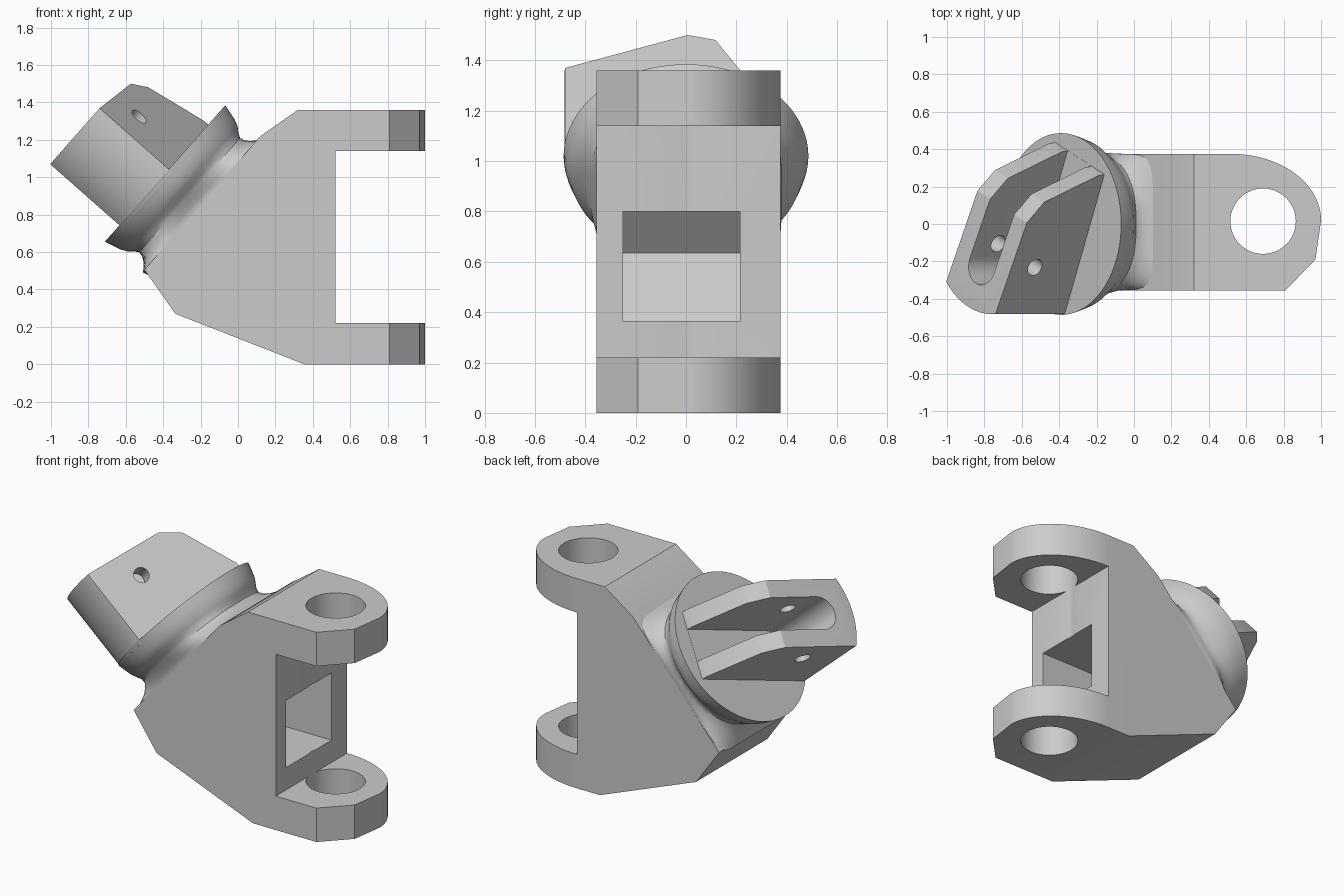
import bpy, bmesh, math
from mathutils import Matrix, Vector

if bpy.data.objects.get("Cube"):
    bpy.data.objects.remove(bpy.data.objects["Cube"])

grey = bpy.data.materials.new("plain grey")
grey.use_nodes = True
grey.diffuse_color = (0.6, 0.6, 0.6, 1)
for node in grey.node_tree.nodes:
    if node.type == 'BSDF_PRINCIPLED':
        node.inputs["Base Color"].default_value = (0.6, 0.6, 0.6, 1)


def frame(a, b, origin=(0, 0, 0)):
    """Matrix with local x along a, local y along b, local z along a x b."""
    a, b = Vector(a).normalized(), Vector(b).normalized()
    m = Matrix((a, b, a.cross(b))).transposed().to_4x4()
    m.translation = origin
    return m


def finish(name, bm, matrix):
    bm.transform(matrix)
    bmesh.ops.recalc_face_normals(bm, faces=bm.faces)
    mesh = bpy.data.meshes.new(name)
    bm.to_mesh(mesh)
    bm.free()
    mesh.materials.append(grey)
    obj = bpy.data.objects.new(name, mesh)
    bpy.context.collection.objects.link(obj)
    return obj


def prism(name, points, low, high, matrix):
    bm = bmesh.new()
    face = bm.faces.new([bm.verts.new((x, y, low)) for x, y in points])
    out = bmesh.ops.extrude_face_region(bm, geom=[face])
    bmesh.ops.translate(bm, vec=(0, 0, high - low),
                        verts=[v for v in out["geom"] if isinstance(v, bmesh.types.BMVert)])
    return finish(name, bm, matrix)


def arc(cx, cy, rx, ry, start, end, n):
    angles = [math.radians(start + (end - start) * i / n) for i in range(n + 1)]
    return [(cx + rx * math.cos(a), cy + ry * math.sin(a)) for a in angles]


def circle(cx, cy, r, n=48):
    return arc(cx, cy, r, r, 0, 360, n)[:-1]


def carve(obj, cutter, operation='DIFFERENCE'):
    mod = obj.modifiers.new("carve", 'BOOLEAN')
    mod.operation, mod.object, mod.solver = operation, cutter, 'EXACT'
    mesh = bpy.data.meshes.new_from_object(
        obj.evaluated_get(bpy.context.evaluated_depsgraph_get()))
    obj.modifiers.clear()
    obj.data = mesh
    bpy.data.objects.remove(cutter)


upright = Matrix.Identity(4)
side = frame((1, 0, 0), (0, 0, 1))
# Tilted axis of the neck, and the fork turned about that axis
tilt = frame((0.662, 0, 0.75), (0, 1, 0), (-0.39, 0, 1.02))
turn = tilt @ Matrix.Rotation(math.radians(-23.2), 4, 'Z')

# Yoke body: side profile trimmed by the plan outline
yoke = prism("yoke_body", [
    (0.355, 0), (1.1, 0), (1.1, 0.22), (0.52, 0.22), (0.52, 1.14), (1.1, 1.14),
    (1.1, 1.36), (0.32, 1.36), (0.12, 1.22), (-0.5, 0.505), (-0.335, 0.27)],
    -0.6, 0.6, side)
plan = arc(0.52, 0.02, 0.48, 0.355, 0, 90, 24)
plan += [(-0.8, 0.375), (-0.8, -0.355), (0.81, -0.355), (0.97, -0.19)]
carve(yoke, prism("plan_cutter", plan, -0.2, 1.6, upright), 'INTERSECT')

# Pin bore through both lugs
carve(yoke, prism("bore_cutter", circle(0.69, 0.015, 0.175), -0.2, 1.6, upright))

# Pocket behind the lugs
carve(yoke, prism("pocket_cutter", [
    (0.6, 0.365), (0.6, 0.8), (-0.11, 0.8), (-0.25, 0.635), (-0.06, 0.365)],
    -0.215, 0.25, side))

# Neck: rings of (height, half length, half width, squareness) joined by quads
rings = [
    (-0.32, 0.46, 0.36, 12), (-0.262, 0.475, 0.364, 10), (-0.245, 0.452, 0.366, 6),
    (-0.225, 0.43, 0.37, 4), (-0.2, 0.413, 0.377, 3), (-0.175, 0.408, 0.388, 2.5),
    (-0.15, 0.422, 0.408, 2.2), (-0.125, 0.445, 0.437, 2), (-0.09, 0.462, 0.46, 2),
    (-0.05, 0.473, 0.473, 2), (-0.02, 0.481, 0.481, 2), (0, 0.486, 0.486, 2)]
count = 80
bm = bmesh.new()
loops = []
for height, length, width, power in rings:
    loop = []
    for i in range(count):
        a = 2 * math.pi * i / count
        c, s = math.cos(a), math.sin(a)
        k = (abs(c) ** power + abs(s) ** power) ** (-1 / power)
        shift = 0.01 if power > 3 else 0
        loop.append(bm.verts.new((length * c * k, width * s * k + shift, height)))
    loops.append(loop)
for lower, upper in zip(loops, loops[1:]):
    for i in range(count):
        j = (i + 1) % count
        bm.faces.new((lower[i], lower[j], upper[j], upper[i]))
bm.faces.new(loops[0][::-1])
bm.faces.new(loops[-1])
neck = finish("neck_flange", bm, tilt)

# Fork: flat sided slice of a cylinder with a sloped top
fork = prism("fork", circle(0, 0, 0.482, 96), -0.03, 0.7, turn)
across = turn @ frame((0, 1, 0), (0, 0, 1))
carve(fork, prism("fork_cutter", [
    (-0.6, -0.02), (-0.6, 0.495), (-0.42, 0.493), (0.1, 0.455), (0.22, 0.372),
    (0.375, 0.04), (0.385, -0.02)], -0.217, 0.217, across), 'INTERSECT')

# Round ended slot between the fork arms
slot = arc(0, -0.24, 0.105, 0.105, 180, 360, 24) + [(0.105, 0.7), (-0.105, 0.7)]
carve(fork, prism("slot_cutter", slot, 0.001, 0.8, turn))

# Small cross pin hole through both arms
carve(fork, prism("pin_cutter", circle(-0.16, 0.307, 0.048, 32), -0.4, 0.4, across))

# Smooth curved faces, keep machined edges crisp
bpy.ops.object.select_all(action='DESELECT')
for obj in (yoke, neck, fork):
    obj.select_set(True)
bpy.context.view_layer.objects.active = yoke
bpy.ops.object.shade_smooth_by_angle(angle=math.radians(30))
